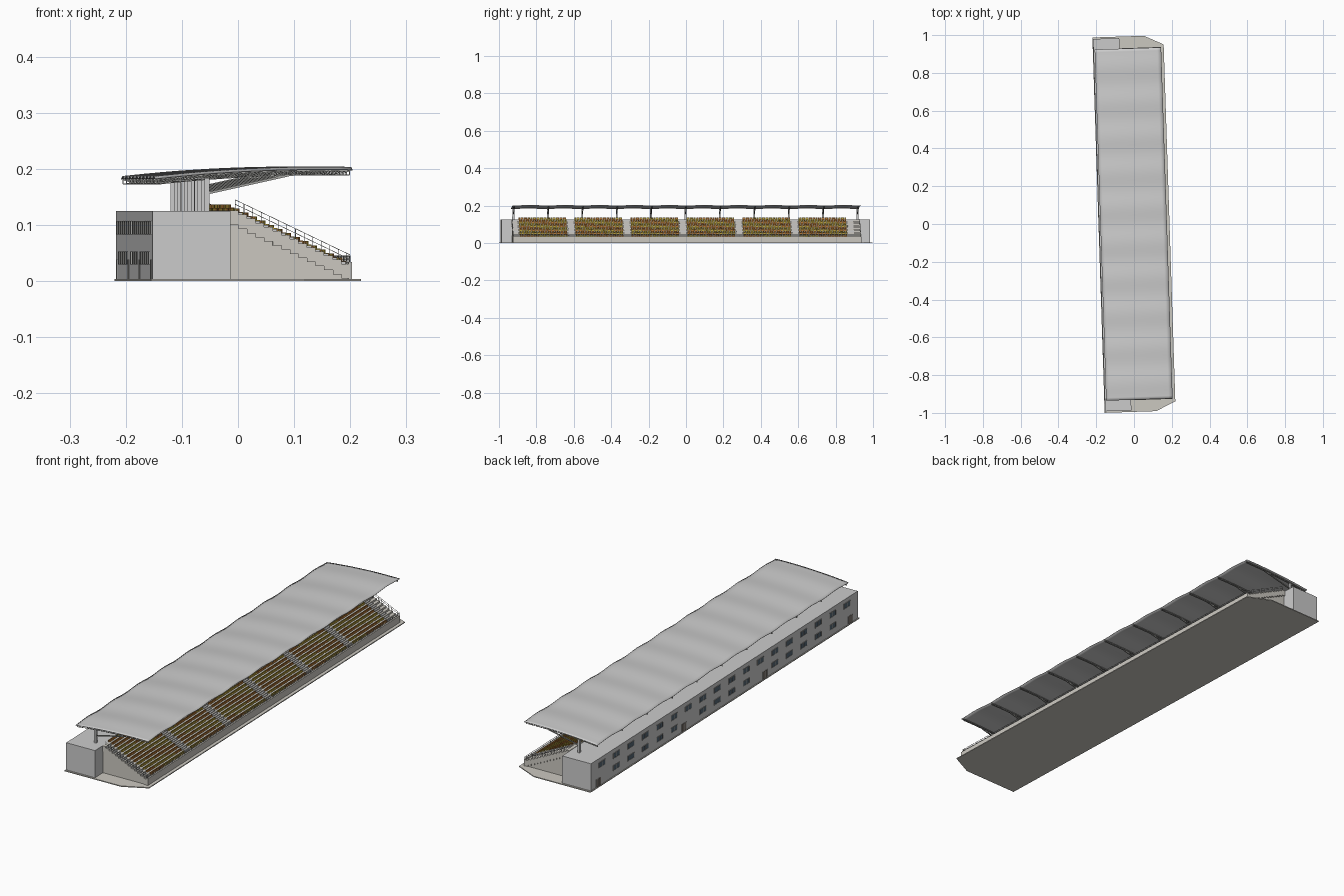
import bpy, bmesh, math
from mathutils import Vector

if "Cube" in bpy.data.objects:
    bpy.data.objects.remove(bpy.data.objects["Cube"])

TILT = 0.0327          # the whole stand is turned slightly about z
ROWS, U_TOP, DU = 14, -0.045, 0.0153
Z_TOP, DZ = 0.126, 0.0073
END = 0.932            # half length of seating tier
BACK, INNER = -0.185, -0.046


def material(name, rgb):
    m = bpy.data.materials.new(name)
    m.diffuse_color = (*rgb, 1)
    m.use_nodes = True
    m.node_tree.nodes["Principled BSDF"].inputs["Base Color"].default_value = m.diffuse_color
    return m


CONCRETE = material("concrete", (0.60, 0.58, 0.53))
STEEL = material("steel", (0.36, 0.36, 0.34))
GLASS = material("glass", (0.09, 0.13, 0.17))
GOLD = material("gold_seat", (0.50, 0.36, 0.05))
RUST = material("rust_seat", (0.48, 0.20, 0.04))
DOOR = material("door", (0.20, 0.17, 0.15))


def make(name, verts, faces, mat=None):
    me = bpy.data.meshes.new(name)
    me.from_pydata(verts, [], faces)
    bm = bmesh.new()
    bm.from_mesh(me)
    bmesh.ops.recalc_face_normals(bm, faces=bm.faces)
    bm.to_mesh(me)
    bm.free()
    ob = bpy.data.objects.new(name, me)
    bpy.context.collection.objects.link(ob)
    ob.rotation_euler.z = TILT
    if mat:
        me.materials.append(mat)
    return ob


BOX = [(0, 1, 3, 2), (4, 6, 7, 5), (0, 4, 5, 1), (2, 3, 7, 6), (0, 2, 6, 4), (1, 5, 7, 3)]


def boxes(name, items, mat=None):
    """items: (x0, x1, y0, y1, z0, z1)"""
    vs, fs = [], []
    for b in items:
        n = len(vs)
        vs += [(x, y, z) for x in b[0:2] for y in b[2:4] for z in b[4:6]]
        fs += [tuple(n + i for i in f) for f in BOX]
    return make(name, vs, fs, mat)


def bars(name, items, mat=None):
    """square bars between two points: (p, q, half width)"""
    vs, fs = [], []
    for p, q, r in items:
        p, q = Vector(p), Vector(q)
        d = (q - p).normalized()
        a = d.cross(Vector((0, 1, 0)) if abs(d.y) < 0.9 else Vector((1, 0, 0))).normalized() * r
        b = d.cross(a).normalized() * r
        n = len(vs)
        vs += [e + s * a + t * b for e in (p, q) for s in (-1, 1) for t in (-1, 1)]
        fs += [tuple(n + i for i in f) for f in BOX]
    return make(name, vs, fs, mat)


def extrude_y(name, prof, y0, y1, mat=None):
    n = len(prof)
    vs = [(x, y, z) for y in (y0, y1) for x, z in prof]
    fs = [tuple(range(n)), tuple(range(n, 2 * n))]
    fs += [(i, (i + 1) % n, n + (i + 1) % n, n + i) for i in range(n)]
    return make(name, vs, fs, mat)


# base plate with clipped front corners
plan = [(-0.188, -0.994), (0.085, -0.994), (0.188, -0.945),
        (0.188, 0.945), (0.085, 0.994), (-0.188, 0.994)]
k = len(plan)
make("base_plate", [(x, y, z) for z in (0, 0.004) for x, y in plan],
     [tuple(range(k)), tuple(range(k, 2 * k))] +
     [(i, (i + 1) % k, k + (i + 1) % k, k + i) for i in range(k)], CONCRETE)

# rear building
boxes("rear_building", [(BACK, INNER, -0.986, 0.986, 0.004, 0.125)])


# stepped tier, row r counted from the top
def row_u(r):
    return U_TOP + r * DU


def row_z(r):
    return Z_TOP - r * DZ


steps = [(row_u(r + e), row_z(r)) for r in range(ROWS) for e in (0, 1)]
under = [(u, max(z - 0.026, 0.005)) for u, z in steps]
extrude_y("seating_tier", steps + under[::-1], -END, END, CONCRETE)
extrude_y("under_tier_wall", [(U_TOP, 0.004)] + [(u, z + 0.003) for u, z in under] +
          [(row_u(ROWS), 0.004)], -END + 0.004, END - 0.004, CONCRETE)
front = row_u(ROWS)
boxes("front_wall", [(front - 0.003, front + 0.004, -END, END, 0.004, 0.034)], CONCRETE)

# seats in six blocks with slanting colour bands
seats = {0: [], 1: []}
aisles = []
COUNT, WIDTH = 27, 0.256
for blk in range(6):
    v0 = -0.894 + blk * 0.2992
    aisles.append((v0 + WIDTH + 0.006, v0 + WIDTH + 0.037))
    for r in range(ROWS):
        u, z = row_u(r), row_z(r)
        for s in range(COUNT):
            f = s / COUNT
            c = int((ROWS - r + 5 * f) / 3 + blk) % 2
            a = v0 + s * WIDTH / COUNT
            b = a + WIDTH / COUNT * 0.82
            seats[c] += [(u + 0.003, u + 0.0095, a, b, z + 0.0035, z + 0.0050),
                         (u + 0.002, u + 0.0035, a, b, z + 0.0035, z + 0.0110)]
boxes("rust_seats", seats[0], RUST)
boxes("gold_seats", seats[1], GOLD)

# half steps in the aisles
aisles.insert(0, (-0.928, -0.902))
boxes("aisle_steps", [(row_u(r) - 0.0005, row_u(r) + DU / 2, a, b, row_z(r) - 0.001, row_z(r) + DZ / 2)
                      for a, b in aisles for r in range(1, ROWS)])

# hand rails at tier ends and along the front
rails = []
for v in (-END + 0.003, END - 0.003):
    for h in (0.011, 0.019):
        rails.append(((U_TOP + 0.01, v, Z_TOP + h), (front, v, row_z(ROWS - 1) + h - 0.003), 0.0005))
    for r in range(0, ROWS):
        u = row_u(r) + 0.01
        rails.append(((u, v, row_z(r)), (u, v, row_z(r) + 0.019), 0.0005))
for h in (0.039, 0.045):
    rails.append(((front, -END, h), (front, END, h), 0.0006))
for i in range(41):
    v = -END + 0.001 + i * (2 * END - 0.002) / 40
    rails.append(((front, v, 0.033), (front, v, 0.045), 0.0006))
bars("hand_rails", rails, STEEL)

# windows and doors on the back wall
doors = [-0.93, -0.3, 0.3, 0.93]
glass, frames = [], []
for i in range(18):
    v = 0.905 - i * 0.1065
    for z0, z1 in ((0.031, 0.052), (0.084, 0.106)):
        if z0 < 0.05 and min(abs(v - d) for d in doors) < 0.045:
            continue
        glass.append((BACK - 0.001, BACK + 0.002, v - 0.022, v + 0.022, z0, z1))
        for m in (-0.0225, 0, 0.0225):
            frames.append((BACK - 0.0018, BACK + 0.002, v + m - 0.001, v + m + 0.001, z0, z1))
        for z in (z0, z1):
            frames.append((BACK - 0.0018, BACK + 0.002, v - 0.0235, v + 0.0235, z - 0.001, z + 0.001))
boxes("windows", glass, GLASS)
boxes("window_frames", frames, STEEL)
boxes("doors", [(BACK - 0.001, BACK + 0.002, d - 0.016, d + 0.016, 0.004, 0.038) for d in doors], DOOR)
boxes("door_frames", [(BACK - 0.002, BACK + 0.002, d + o - 0.001, d + o + 0.001, 0.004, 0.039)
                      for d in doors for o in (-0.016, 0, 0.016)], STEEL)

# wavy curved roof sheet
R0, R1, RV, BAYS = -0.178, 0.174, 0.93, 10


def roof_z(u):
    return 0.2 - 0.19 * (u - 0.12) ** 2


NU, NV = 16, 120
verts, faces = [], []
for j in range(NV + 1):
    v = -RV + 2 * RV * j / NV
    wave = 0.0022 * (1 - math.cos(2 * math.pi * BAYS * j / NV))
    for i in range(NU + 1):
        u = R0 + (R1 - R0) * i / NU
        verts.append((u, v, roof_z(u) + wave))
for j in range(NV):
    for i in range(NU):
        a = j * (NU + 1) + i
        faces.append((a, a + 1, a + NU + 2, a + NU + 1))
roof = make("roof_sheet", verts, faces)
for p in roof.data.polygons:
    p.use_smooth = True
if roof.data.polygons[0].normal.z < 0:
    roof.data.flip_normals()
sol = roof.modifiers.new("thickness", "SOLIDIFY")
sol.thickness = 0.0018
sol.offset = -1
bpy.context.view_layer.objects.active = roof
roof.select_set(True)
bpy.ops.object.shade_smooth_by_angle()

# roof trusses, columns and raking braces at each bay line
truss, posts, braces = [], [], []
N = 18
for b in range(BAYS + 1):
    v = -0.92 + 1.84 * b / BAYS
    us = [R0 + 0.003 + (R1 - R0 - 0.008) * i / N for i in range(N + 1)]
    top = [(u, v, roof_z(u) - 0.0028) for u in us]
    low = [(u, v, roof_z(u) - 0.0105) for u in us]
    for i in range(N):
        truss += [(top[i], top[i + 1], 0.001), (low[i], low[i + 1], 0.001),
                  ((low[i], top[i + 1], 0.0007) if i % 2 else (top[i], low[i + 1], 0.0007))]
    truss += [(top[0], low[0], 0.001), (top[-1], low[-1], 0.001)]
    posts.append((-0.09, -0.081, v - 0.0045, v + 0.0045, 0.124, 0.184))
    braces.append(((-0.084, v, 0.157), (0.06, v, 0.189), 0.0022))
bars("roof_trusses", truss, STEEL)
boxes("roof_columns", posts)
bars("roof_braces", braces, STEEL)
